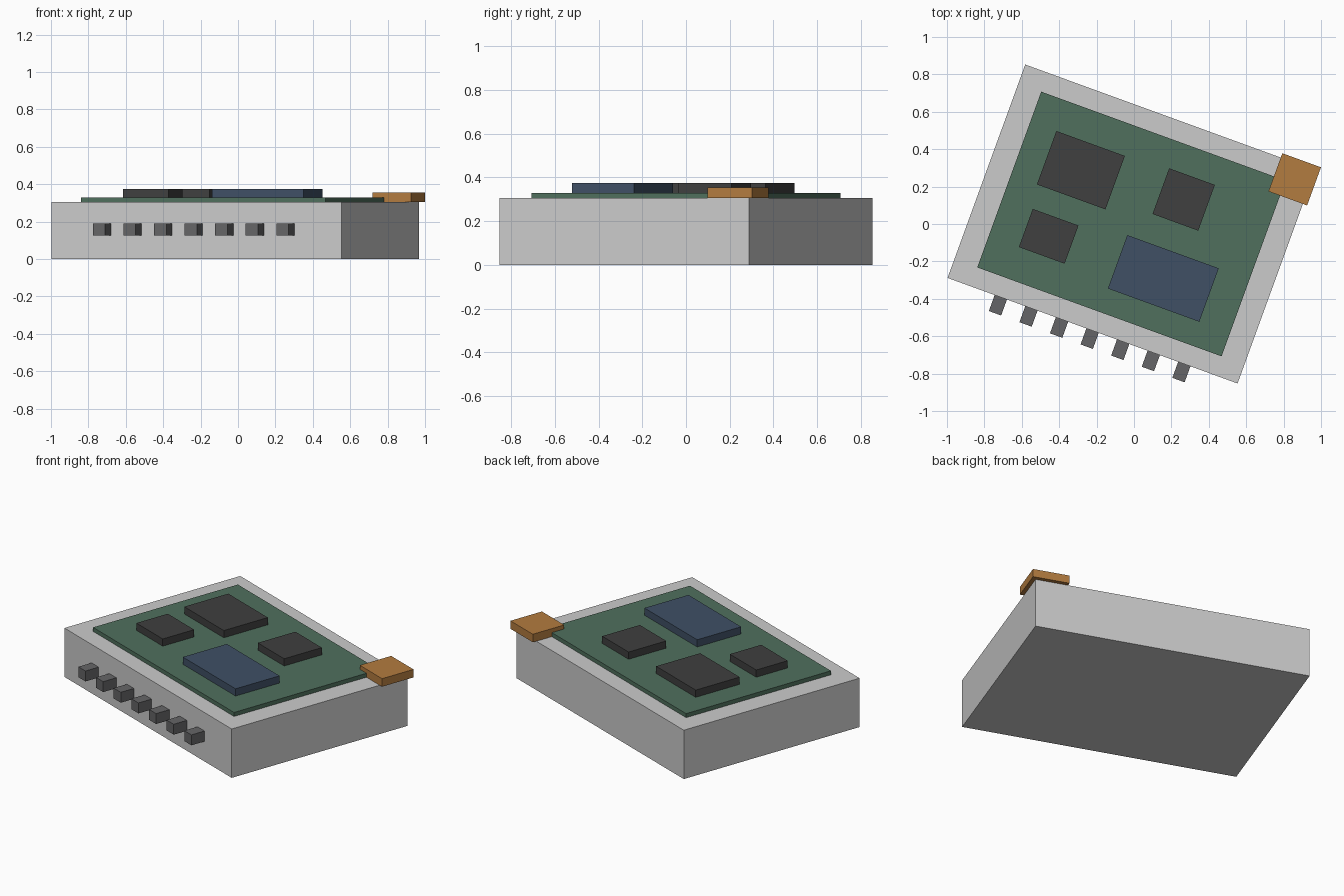
import bpy
from math import radians
from mathutils import Matrix, Vector

if "Cube" in bpy.data.objects:
    bpy.data.objects.remove(bpy.data.objects["Cube"])

# The whole device is turned about z and slightly shifted in x
PLACE = Matrix.Translation((-0.014, 0, 0)) @ Matrix.Rotation(radians(-20), 4, 'Z')


def material(name, rgb):
    mat = bpy.data.materials.new(name)
    mat.diffuse_color = (*rgb, 1)
    mat.use_nodes = True
    mat.node_tree.nodes["Principled BSDF"].inputs["Base Color"].default_value = mat.diffuse_color
    return mat


green = material("board_green", (0.08, 0.16, 0.11))
blue = material("module_blue", (0.05, 0.08, 0.13))
copper = material("copper", (0.45, 0.2, 0.05))
dark = material("chip_dark", (0.05, 0.05, 0.05))
steel = material("pin_grey", (0.13, 0.13, 0.135))


def box(name, u, v, width, depth, z0, z1, mat=None):
    """Box in the device's own axes: centre (u, v), footprint, z range."""
    bpy.ops.mesh.primitive_cube_add(size=1)
    ob = bpy.context.object
    ob.name = name
    size = Matrix.Diagonal(Vector((width, depth, z1 - z0, 1)))
    ob.data.transform(size)
    ob.matrix_world = PLACE @ Matrix.Translation((u, v, (z0 + z1) / 2))
    if mat:
        ob.data.materials.append(mat)
    return ob


# Housing and circuit board
box("housing", 0, 0, 1.65, 1.214, 0, 0.305)
box("circuit_board", 0, 0, 1.39, 1.0, 0.305, 0.33, green)

# Chips on the board
box("large_chip", -0.352, 0.178, 0.39, 0.304, 0.33, 0.375, dark)
box("square_chip", 0.218, 0.219, 0.26, 0.26, 0.33, 0.375, dark)
box("small_chip", -0.393, -0.213, 0.26, 0.217, 0.33, 0.375, dark)
box("memory_module", 0.26, -0.215, 0.52, 0.304, 0.33, 0.375, blue)

# Corner connector overhanging the housing
box("corner_connector", 0.739, 0.523, 0.22, 0.217, 0.305, 0.355, copper)

# Row of pins along the front side
for i in range(7):
    box(f"pin_{i + 1}", (i - 3) * 0.174, -0.652, 0.07, 0.092, 0.125, 0.19, steel)
